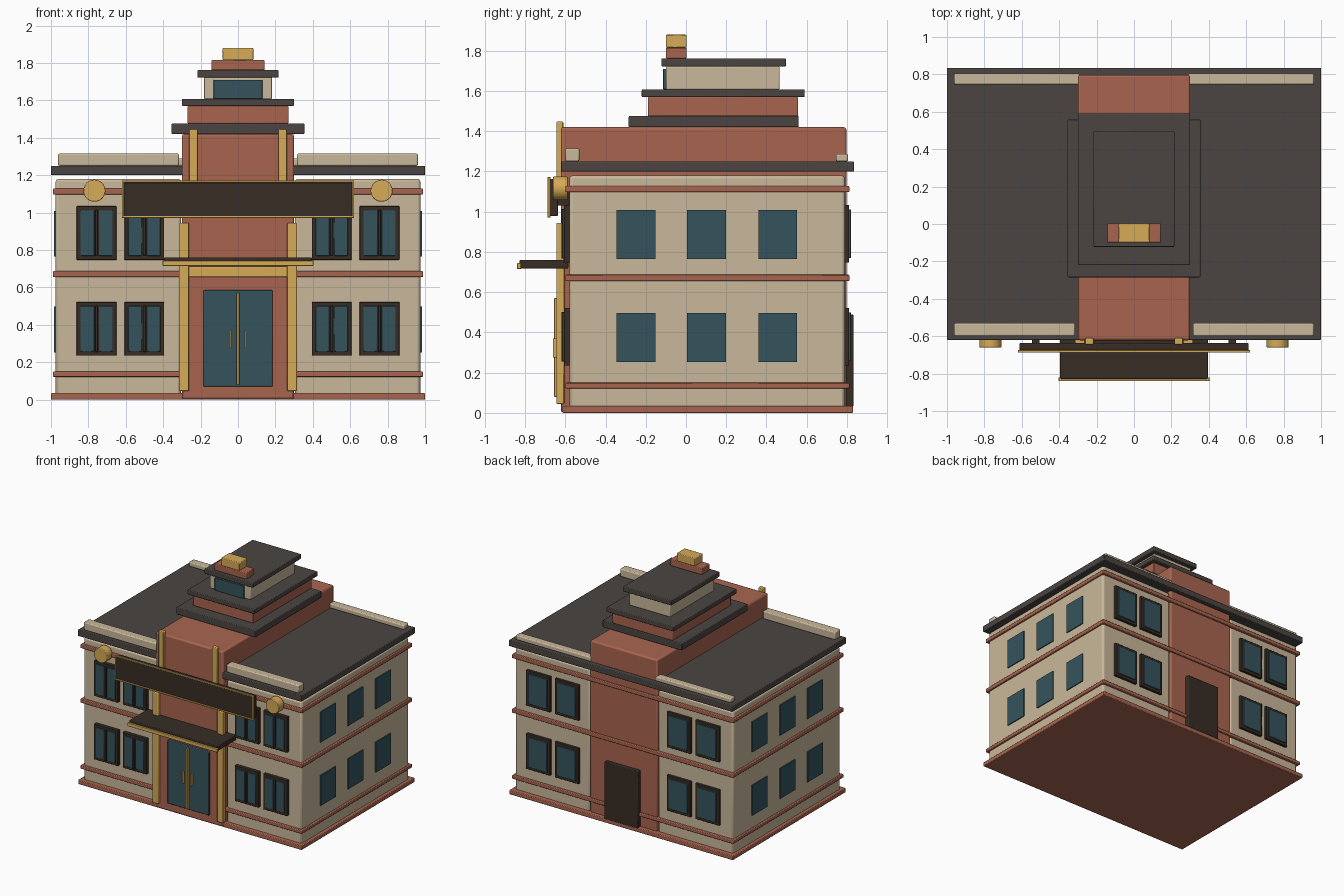
import bpy, math

if "Cube" in bpy.data.objects:
    bpy.data.objects.remove(bpy.data.objects["Cube"])


def material(name, rgb):
    m = bpy.data.materials.new(name)
    m.diffuse_color = [(c / 255) ** 2.2 for c in rgb] + [1]
    m.use_nodes = True
    m.node_tree.nodes["Principled BSDF"].inputs["Base Color"].default_value = m.diffuse_color
    return m


CREAM = material("cream_plaster", (200, 183, 153))
RED = material("terracotta", (167, 101, 80))
ROOF = material("roof_slate", (76, 71, 68))
DARK = material("dark_wood", (58, 48, 41))
GLASS = material("teal_glass", (56, 84, 93))
GOLD = material("gold_trim", (213, 169, 87))


def finish(o, name, mat, bevel):
    o.name = name
    o.data.materials.append(mat)
    if bevel:
        b = o.modifiers.new("bevel", 'BEVEL')
        b.width, b.segments = bevel, 2
        bpy.ops.object.shade_smooth_by_angle(angle=math.radians(30))
    return o


def box(name, mat, x, y, z, bevel=0.005):
    """Box given by its (min, max) range on each axis."""
    bpy.ops.mesh.primitive_cube_add(size=1, location=[(a + b) / 2 for a, b in (x, y, z)])
    o = bpy.context.object
    o.scale = [b - a for a, b in (x, y, z)]
    bpy.ops.object.transform_apply(location=False, rotation=False, scale=True)
    return finish(o, name, mat, bevel)


def pair(name, mat, x, y, z, bevel=0.005):
    """Box plus its mirror image across x = 0."""
    box(name + "_right", mat, x, y, z, bevel)
    box(name + "_left", mat, (-x[1], -x[0]), y, z, bevel)


def mid(w):
    return (-w, w)


# Main masses
pair("wing", CREAM, (0.305, 0.975), (-0.58, 0.79), (0.002, 1.18), 0.015)
box("central_tower", RED, mid(0.30), (-0.622, 0.797), (0.002, 1.42), 0.012)
box("base_plinth", RED, mid(1.0), (-0.615, 0.83), (0, 0.035))
for i, (z0, z1) in enumerate([(0.122, 0.15), (0.655, 0.687), (1.097, 1.128)]):
    box(f"wall_band_{i}", RED, mid(0.99), (-0.6, 0.812), (z0, z1))

# Roof and parapets
box("roof_slab", ROOF, mid(1.0), (-0.62, 0.835), (1.2, 1.25))
pair("front_parapet", CREAM, (0.315, 0.962), (-0.6, -0.53), (1.25, 1.315), 0.008)
pair("back_parapet", CREAM, (0.29, 0.962), (0.745, 0.805), (1.25, 1.288), 0.008)

# Stepped tower top
box("tier_slab_low", ROOF, mid(0.355), (-0.285, 0.56), (1.42, 1.476))
box("tier_block_low", RED, mid(0.27), (-0.19, 0.558), (1.476, 1.57))
box("tier_slab_mid", ROOF, mid(0.30), (-0.22, 0.59), (1.57, 1.608))
box("lantern_block", CREAM, mid(0.183), (-0.10, 0.465), (1.608, 1.722))
box("lantern_window", GLASS, mid(0.13), (-0.114, -0.09), (1.608, 1.71), 0.003)
box("tier_slab_top", ROOF, mid(0.217), (-0.122, 0.497), (1.722, 1.762))
box("finial_base", RED, mid(0.142), (-0.10, 0.003), (1.762, 1.815))
box("finial_cap", GOLD, mid(0.082), (-0.10, 0.003), (1.815, 1.88))

# Framed windows on front and back, two per wing and storey
for floor, (z0, z1) in enumerate([(0.235, 0.522), (0.747, 1.034)]):
    for col, (x0, x1) in enumerate([(0.395, 0.607), (0.65, 0.863)]):
        tag = f"_{floor}_{col}"
        xm = (x0 + x1) / 2
        pair("window_frame" + tag, DARK, (x0, x1), (-0.607, -0.575), (z0, z1), 0.003)
        for k, (a, b) in enumerate([(x0 + 0.02, xm - 0.012), (xm + 0.012, x1 - 0.02)]):
            pair(f"window_pane{tag}_{k}", GLASS, (a, b), (-0.614, -0.59),
                 (z0 + 0.022, z1 - 0.022), 0.003)
        pair("window_mullion" + tag, DARK, (xm - 0.008, xm + 0.008), (-0.62, -0.59),
             (z0 + 0.02, z1 - 0.02), 0.003)
        pair("back_frame" + tag, DARK, (x0, x1), (0.78, 0.811), (z0, z1), 0.003)
        pair("back_pane" + tag, GLASS, (x0 + 0.022, x1 - 0.022), (0.79, 0.82),
             (z0 + 0.022, z1 - 0.022), 0.003)
    # Plain side windows
    for col, y0 in enumerate([-0.345, 0.005, 0.36]):
        pair(f"side_window_{floor}_{col}", GLASS, (0.96, 0.983), (y0, y0 + 0.193),
             (z0 + 0.017, z1 - 0.025), 0)

# Doors
box("front_door", GLASS, mid(0.185), (-0.637, -0.6), (0.07, 0.585))
box("door_centre_strip", GOLD, mid(0.007), (-0.655, -0.63), (0.08, 0.57), 0.002)
pair("door_handle", GOLD, (0.034, 0.044), (-0.662, -0.63), (0.275, 0.37), 0.002)
box("back_door", DARK, mid(0.15), (0.78, 0.832), (0.03, 0.49))

# Entrance columns, lintel and canopy
pair("column", GOLD, (0.263, 0.315), (-0.645, -0.605), (0.045, 0.945))
box("lintel", GOLD, mid(0.28), (-0.64, -0.6), (0.655, 0.712))
box("canopy", DARK, mid(0.395), (-0.828, -0.585), (0.718, 0.76))
box("canopy_trim", GOLD, mid(0.403), (-0.84, -0.82), (0.715, 0.744), 0.003)

# Sign board with gold edging, struts and brackets
box("sign_board", DARK, mid(0.612), (-0.68, -0.637), (0.978, 1.162))
for name, z in [("top", 1.162), ("bottom", 0.972)]:
    box(f"sign_edge_{name}", GOLD, mid(0.62), (-0.688, -0.674), (z, z + 0.01), 0.002)
pair("sign_edge", GOLD, (0.61, 0.62), (-0.688, -0.674), (0.972, 1.172), 0.002)
pair("sign_strut", GOLD, (0.217, 0.261), (-0.644, -0.61), (1.05, 1.448))
pair("sign_bracket", DARK, (0.505, 0.545), (-0.645, -0.58), (1.03, 1.11))

# Round medallions
for side in (-1, 1):
    for name, mat, r, y, d in [("medallion", GOLD, 0.059, -0.625, 0.07)]:
        bpy.ops.mesh.primitive_cylinder_add(vertices=32, radius=r, depth=d,
                                            location=(side * 0.768, y, 1.117),
                                            rotation=(math.pi / 2, 0, 0))
        finish(bpy.context.object, f"{name}_{'left' if side < 0 else 'right'}", mat, 0.004)
